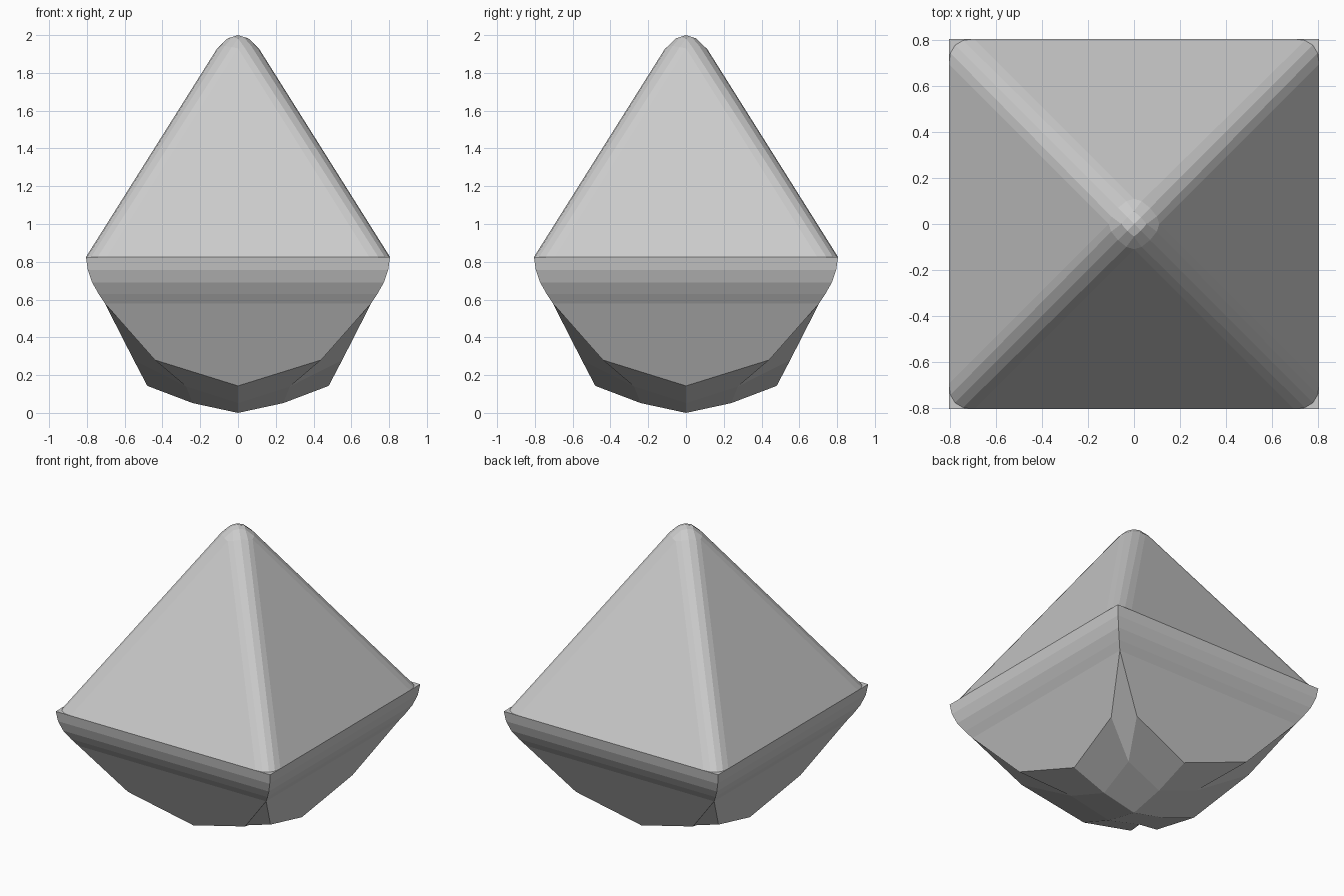
import bpy, bmesh
from mathutils import Matrix, Vector

if "Cube" in bpy.data.objects:
    bpy.data.objects.remove(bpy.data.objects["Cube"])

H, ZG = 0.805, 0.825          # girdle half width and height
SLOPE = 1.59                  # rise of the upper faces
W = 0.055                     # half width of the rounded ridges
STEPS = [-1, -0.5, 0, 0.5, 1]

bm = bmesh.new()


def face(*pts):
    bm.faces.new([bm.verts.new(p) for p in pts])


def around(*pts):
    """Add a face four times round the z axis."""
    for k in range(4):
        rot = Matrix.Rotation(k * 1.5707963268, 3, 'Z')
        face(*[rot @ Vector(p) for p in pts])


def cap(u, v):
    m, n = max(abs(u), abs(v)), min(abs(u), abs(v))
    f = W * (1 + 0.27 * (m * m - n * n))
    x, y = f * (u + v), f * (u - v)
    return (x, y, 2 - 5.8 * (x * x + y * y))


def ridge_end(t):
    s = H - W * SLOPE * (0.5 + 0.5 * t * t) / SLOPE
    return (s + W * t, s - W * t, ZG)


# rounded tip: 4 x 4 facets
for i in range(4):
    for j in range(4):
        a, b, c, d = STEPS[i], STEPS[i + 1], STEPS[j], STEPS[j + 1]
        face(cap(a, c), cap(a, d), cap(b, d), cap(b, c))

# rounded ridges and their corner points
corner = (H, H, ZG)
for a, b in zip(STEPS, STEPS[1:]):
    around(cap(1, a), cap(1, b), ridge_end(b), ridge_end(a))
    around(ridge_end(a), ridge_end(b), corner)

# large upper faces
x, y, z = ridge_end(1)
around(cap(1, 1), (x, -y, z), (x, y, z))
around((x, y, z), (x, -y, z), (H, -H, ZG), corner)

# curved band under the girdle
band = [(H, ZG), (0.795, 0.757), (0.772, 0.69), (0.738, 0.63), (0.705, 0.58)]
for (r0, z0), (r1, z1) in zip(band, band[1:]):
    around((r0, -r0, z0), (r0, r0, z0), (r1, r1, z1), (r1, -r1, z1))

# lower facets
c = (0.705, 0.705, 0.58)
sx, sy = (0.552, 0.44, 0.28), (0.44, 0.552, 0.28)
mid_x, mid_y = (0.48, 0, 0.143), (0, 0.48, 0.143)
low_x, low_y = (0.24, 0, 0.052), (0, 0.24, 0.052)
diag = (0.275, 0.275, 0.14)
around(c, (0.705, -0.705, 0.58), (0.552, -0.44, 0.28), mid_x, sx)
around(c, sx, diag, sy)
around(sx, mid_x, low_x, diag)
around(sy, diag, low_y, mid_y)
around(diag, low_x, (0, 0, 0), low_y)

bmesh.ops.remove_doubles(bm, verts=bm.verts, dist=0.0005)
bmesh.ops.recalc_face_normals(bm, faces=bm.faces)
mesh = bpy.data.meshes.new("cut_gem")
bm.to_mesh(mesh)
bm.free()
bpy.context.collection.objects.link(bpy.data.objects.new("cut_gem", mesh))
